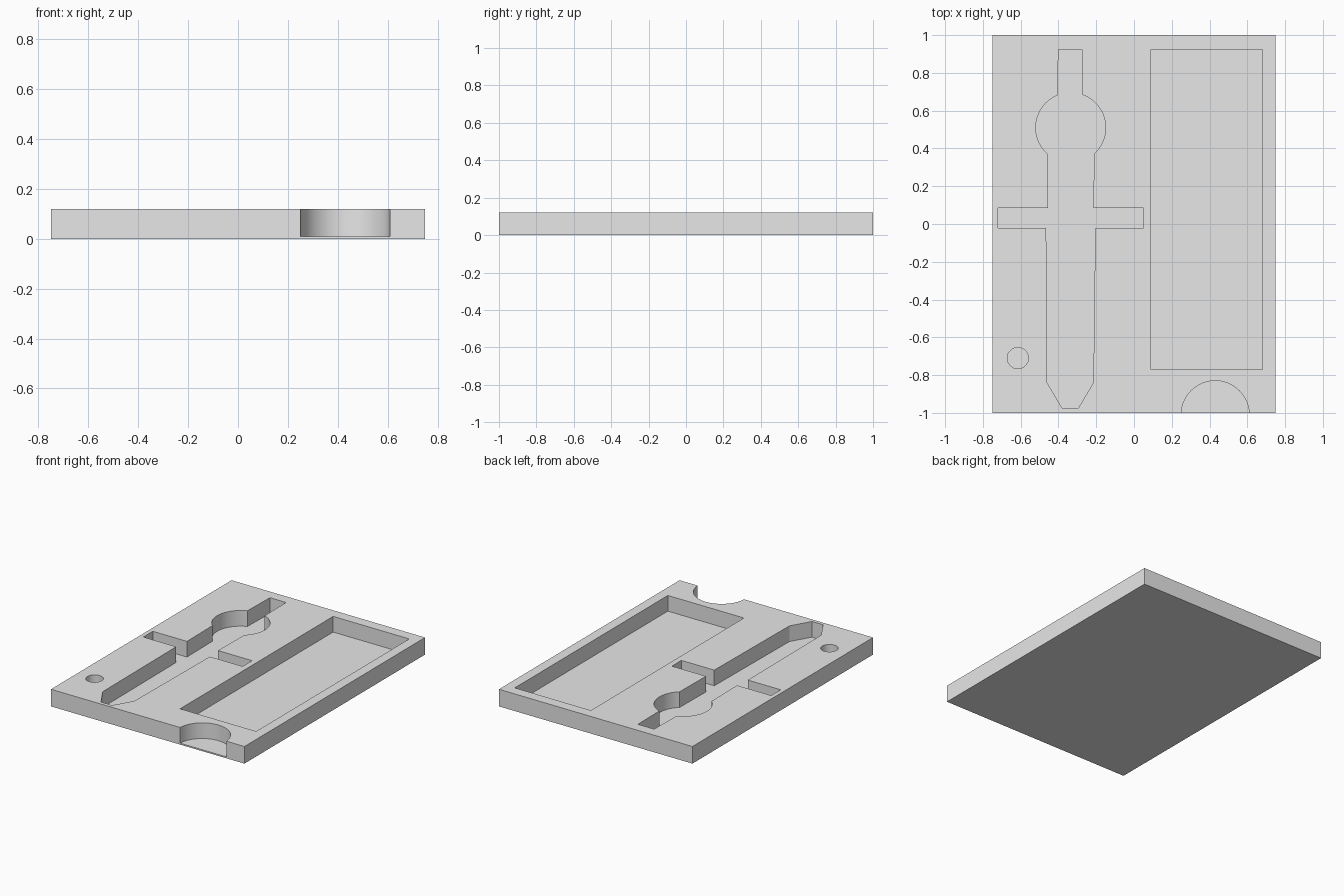
import bpy, bmesh
from math import cos, sin, radians

if "Cube" in bpy.data.objects:
    bpy.data.objects.remove(bpy.data.objects["Cube"])

HEIGHT, FLOOR = 0.12, 0.01

grey = bpy.data.materials.new("light grey")
grey.use_nodes = True
grey.diffuse_color = (0.8, 0.8, 0.8, 1)
grey.node_tree.nodes["Principled BSDF"].inputs["Base Color"].default_value = (0.8, 0.8, 0.8, 1)


def arc(cx, cy, r, start, end, steps=28):
    angles = [radians(start + (end - start) * i / steps) for i in range(steps + 1)]
    return [(cx + r * cos(a), cy + r * sin(a)) for a in angles]


def rect(x0, y0, x1, y1):
    return [(x0, y0), (x1, y0), (x1, y1), (x0, y1)]


def prism(name, outline, z0, z1):
    """Extrude a flat outline upwards into a closed solid."""
    bm = bmesh.new()
    face = bm.faces.new([bm.verts.new((x, y, z0)) for x, y in outline])
    top = bmesh.ops.extrude_face_region(bm, geom=[face])["geom"]
    bmesh.ops.translate(bm, vec=(0, 0, z1 - z0),
                        verts=[v for v in top if isinstance(v, bmesh.types.BMVert)])
    bmesh.ops.recalc_face_normals(bm, faces=bm.faces)
    mesh = bpy.data.meshes.new(name)
    bm.to_mesh(mesh)
    bm.free()
    mesh.materials.append(grey)
    obj = bpy.data.objects.new(name, mesh)
    bpy.context.collection.objects.link(obj)
    return obj


# Sword recess: handle, round collar, grip, crossguard and pointed blade
sword = (
    [(-0.275, 0.925), (-0.40, 0.925)]
    + arc(-0.335, 0.51, 0.185, 112, 228)
    + [(-0.455, 0.085), (-0.72, 0.085), (-0.72, -0.02), (-0.465, -0.02),
       (-0.46, -0.84), (-0.38, -0.975), (-0.295, -0.975), (-0.215, -0.84),
       (-0.205, -0.02), (0.05, -0.02), (0.05, 0.085), (-0.215, 0.085)]
    + arc(-0.335, 0.51, 0.185, -48, 70)
)

recesses = {
    "sword_recess": sword,
    "tray_recess": rect(0.09, -0.77, 0.68, 0.925),
    "peg_hole": arc(-0.615, -0.71, 0.056, 0, 350, 35),
    "edge_notch": arc(0.43, -1.01, 0.18, 0, 355, 71),
}

# Slab with every recess cut down to a thin floor
slab = prism("slab", rect(-0.75, -1, 0.75, 1), 0, HEIGHT)
bpy.context.view_layer.objects.active = slab
for name, outline in recesses.items():
    cutter = prism(name, outline, FLOOR, HEIGHT + 0.1)
    cutter.hide_render = True
    cut = slab.modifiers.new(name, "BOOLEAN")
    cut.operation, cut.solver, cut.object = "DIFFERENCE", "EXACT", cutter
    bpy.ops.object.modifier_apply(modifier=cut.name)
    bpy.data.objects.remove(cutter)

# Smooth curved walls, crisp corners
bpy.ops.object.select_all(action="DESELECT")
slab.select_set(True)
bpy.ops.object.shade_smooth_by_angle(angle=radians(25))
